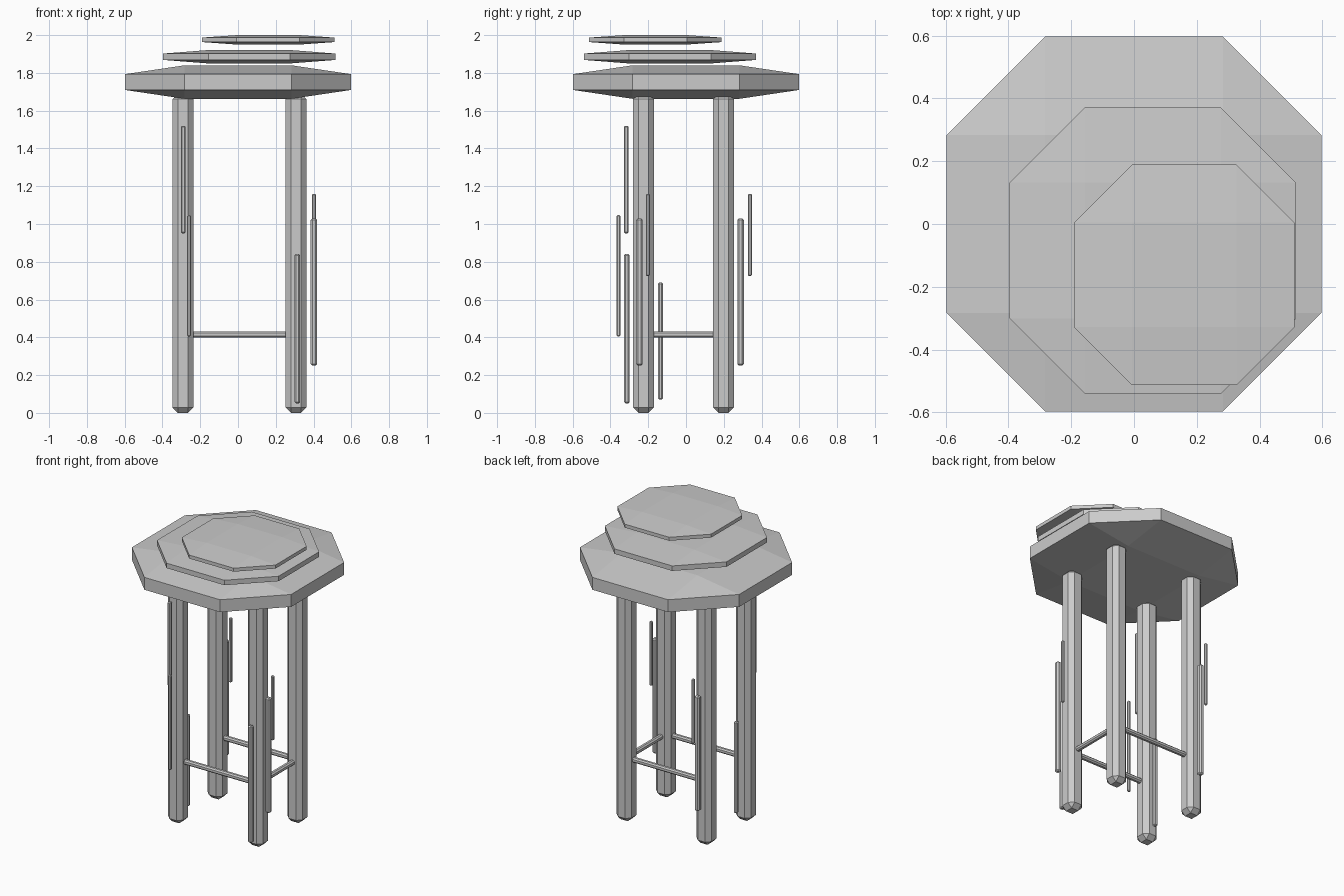
import bpy, bmesh
from mathutils import Vector

if "Cube" in bpy.data.objects:
    bpy.data.objects.remove(bpy.data.objects["Cube"])

K = 0.525  # chamfer as a share of the half-width


def chamfer_box(name, centre, size, stretched=False):
    """Box with every edge chamfered; stretched=True flattens a chamfered cube."""
    bm = bmesh.new()
    bmesh.ops.create_cube(bm, size=1.0)
    size = Vector(size)
    if not stretched:
        bmesh.ops.scale(bm, vec=size, verts=bm.verts)
    offset = K * (0.5 if stretched else min(size) / 2)
    bmesh.ops.bevel(bm, geom=bm.edges[:], offset=offset, offset_type='OFFSET',
                    segments=1, profile=0.5, affect='EDGES')
    if stretched:
        bmesh.ops.scale(bm, vec=size, verts=bm.verts)
    bmesh.ops.recalc_face_normals(bm, faces=bm.faces[:])
    mesh = bpy.data.meshes.new(name)
    bm.to_mesh(mesh)
    bm.free()
    obj = bpy.data.objects.new(name, mesh)
    obj.location = centre
    bpy.context.collection.objects.link(obj)
    return obj


def slab(name, x, y, half, z0, z1):
    chamfer_box(name, (x, y, (z0 + z1) / 2), (2 * half, 2 * half, z1 - z0), True)


def post(name, x, y, width, z0, z1):
    chamfer_box(name, (x, y, (z0 + z1) / 2), (width, width, z1 - z0))


# Seat and the two off-centre layers floating above it
slab("seat", 0, 0, 0.597, 1.663, 1.84)
slab("middle_layer", 0.06, -0.085, 0.456, 1.85, 1.921)
slab("top_layer", 0.16, -0.162, 0.351, 1.95, 2.0)

# Legs
LX, RX, FY, BY = -0.292, 0.307, -0.225, 0.198
for side, x in (("left", LX), ("right", RX)):
    for end, y in (("front", FY), ("back", BY)):
        post(f"{end}_{side}_leg", x, y, 0.111, 0.0, 1.69)

# Stretchers on front, back and right (left side is open)
ZS, T = 0.415, 0.032
for end, y in (("front", FY), ("back", BY)):
    chamfer_box(f"{end}_stretcher", ((LX + RX) / 2, y, ZS), (RX - LX - 0.09, T, T))
chamfer_box("right_stretcher", (RX, (FY + BY) / 2, ZS), (T, BY - FY - 0.09, T))

# Thin drip rods beside the legs: x, y, width, bottom, top
drips = [
    (-0.290, -0.316, 0.025, 0.95, 1.52),
    (-0.259, -0.357, 0.020, 0.405, 1.047),
    (-0.282, -0.135, 0.027, 0.07, 0.69),
    (0.314, -0.313, 0.030, 0.05, 0.842),
    (0.402, -0.247, 0.034, 0.25, 1.03),
    (0.402, -0.202, 0.021, 0.725, 1.16),
    (-0.291, 0.289, 0.034, 0.25, 1.03),
    (-0.292, 0.338, 0.021, 0.725, 1.16),
]
for i, d in enumerate(drips, 1):
    post(f"drip_rod_{i}", *d)
